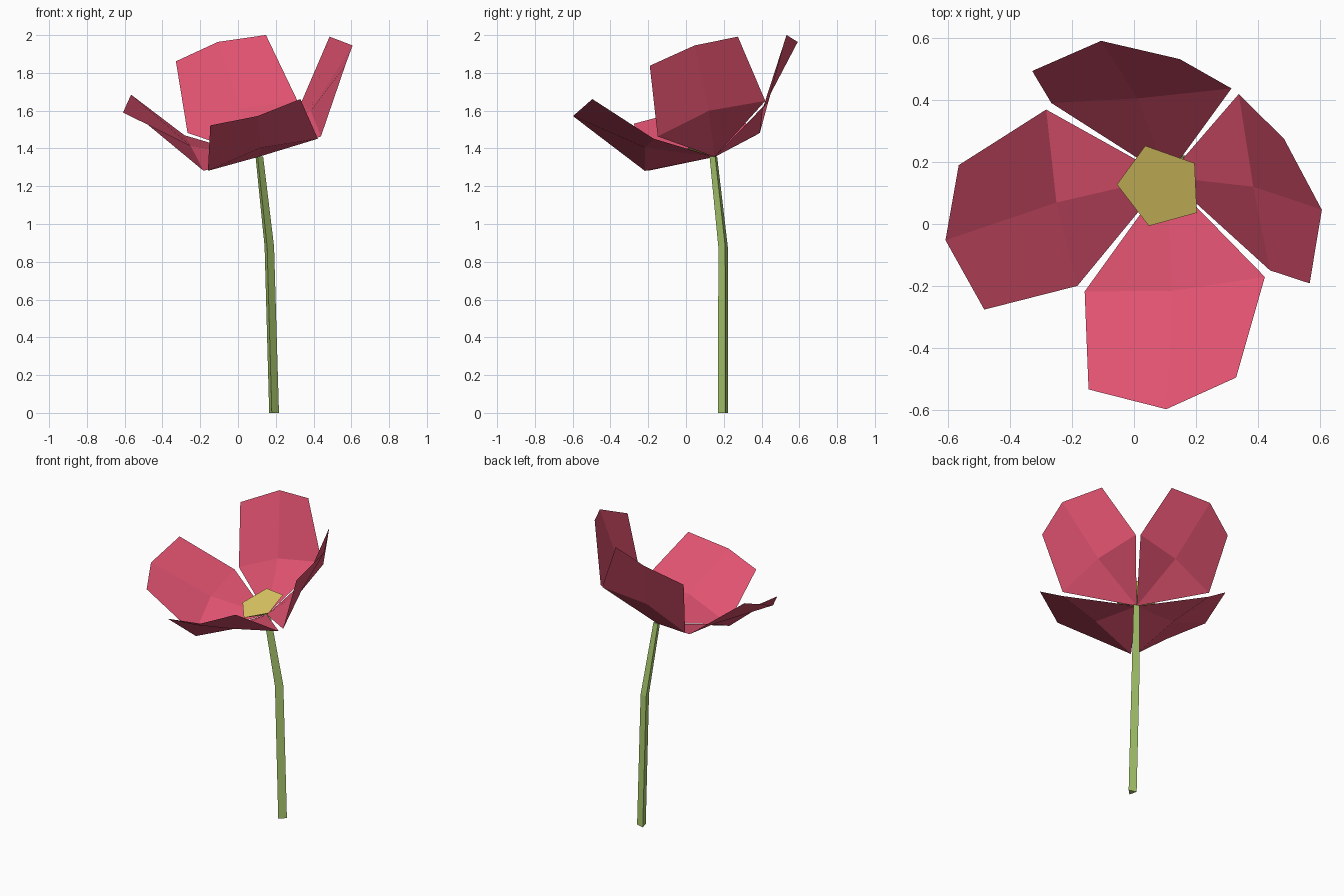
import bpy, bmesh, math
from mathutils import Matrix, Vector

if "Cube" in bpy.data.objects:
    bpy.data.objects.remove(bpy.data.objects["Cube"])


def material(name, rgb):
    m = bpy.data.materials.new(name)
    m.diffuse_color = (*rgb, 1)
    m.use_nodes = True
    m.node_tree.nodes["Principled BSDF"].inputs["Base Color"].default_value = m.diffuse_color
    return m


pink = material("petal pink", (0.745, 0.085, 0.162))
green = material("stem green", (0.41, 0.60, 0.16))
yellow = material("centre yellow", (0.72, 0.57, 0.125))


def make_object(name, verts, faces, mat, matrix=Matrix()):
    mesh = bpy.data.meshes.new(name)
    mesh.from_pydata(verts, [], faces)
    mesh.materials.append(mat)
    obj = bpy.data.objects.new(name, mesh)
    obj.matrix_world = matrix
    bpy.context.collection.objects.link(obj)
    return obj


def ring(radius, sides, start, centre):
    return [(centre[0] + radius * math.cos(math.radians(start) + i * math.tau / sides),
             centre[1] + radius * math.sin(math.radians(start) + i * math.tau / sides),
             centre[2]) for i in range(sides)]


def loft(name, rings, mat, matrix=Matrix()):
    """Closed tube through rings listed from bottom to top."""
    n = len(rings[0])
    faces = [tuple(reversed(range(n))),
             tuple(range((len(rings) - 1) * n, len(rings) * n))]
    for r in range(len(rings) - 1):
        for i in range(n):
            j = (i + 1) % n
            faces.append((r * n + i, r * n + j, (r + 1) * n + j, (r + 1) * n + i))
    return make_object(name, [v for rg in rings for v in rg], faces, mat, matrix)


# Frame of the tilted flower head: two petal directions and the head axis
base = Vector((0.107, 0.152, 1.355))
axis = Vector((-0.238, -0.342, 0.909)).normalized()
side = Vector((0.957, 0.078, 0.277))
side = (side - axis * side.dot(axis)).normalized()
back = axis.cross(side)
head = Matrix((side, back, axis)).transposed().to_4x4()
head.translation = base

# Petals: one half outline mirrored over a raised middle crease, turned four times
crease = [(0, 0, 0), (0.332, 0, 0.167), (0.635, 0, 0.454)]
edge = [(0.325, 0.304, 0.123), (0.549, 0.249, 0.447)]
petal_verts = crease + edge + [(x, -y, z) for x, y, z in edge]
petal_faces = [(0, 1, 3), (1, 2, 4, 3), (0, 5, 1), (1, 5, 6, 2)]
for k, name in enumerate(("right", "back", "left", "front")):
    make_object(name + "_petal", petal_verts, petal_faces, pink,
                head @ Matrix.Rotation(k * math.pi / 2, 4, 'Z'))

# Five-sided flower centre, tapering down into the petals
loft("flower_centre", [ring(0.05, 5, 28.7, (0, 0, 0.03)),
                       ring(0.145, 5, 28.7, (0, 0, 0.09))], yellow, head)

# Three-sided bent stem
loft("stem", [ring(0.031, 3, 15, (0.187, 0.20, 0)),
              ring(0.030, 3, 15, (0.162, 0.20, 0.88)),
              ring(0.024, 3, 15, (0.110, 0.148, 1.357))], green)
